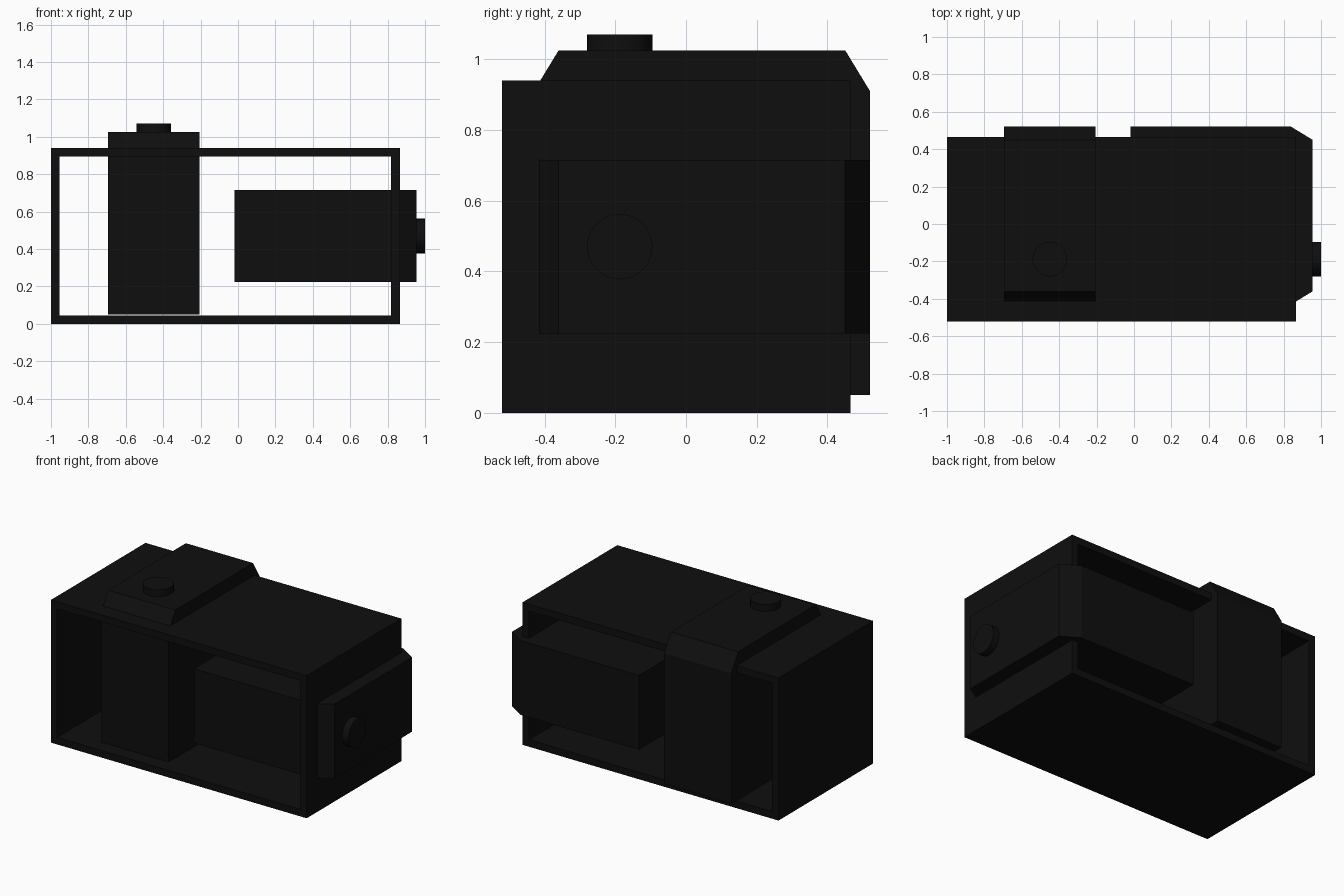
import bpy, bmesh, math
from mathutils import Matrix

cube = bpy.data.objects.get("Cube")
if cube:
    bpy.data.objects.remove(cube, do_unlink=True)

black = bpy.data.materials.new("matte black")
black.use_nodes = True
COLOUR = (0.0045, 0.0045, 0.0045, 1)
black.diffuse_color = COLOUR
bsdf = black.node_tree.nodes["Principled BSDF"]
bsdf.inputs["Base Color"].default_value = COLOUR
bsdf.inputs["Roughness"].default_value = 0.8


def finish(bm, name, matrix=None):
    if matrix:
        bm.transform(matrix)
    bmesh.ops.recalc_face_normals(bm, faces=bm.faces)
    mesh = bpy.data.meshes.new(name)
    bm.to_mesh(mesh)
    bm.free()
    mesh.materials.append(black)
    obj = bpy.data.objects.new(name, mesh)
    bpy.context.collection.objects.link(obj)
    return obj


# Rectangular sleeve, open at front and back
X0, X1, Y0, Y1, H, WALL = -1.0, 0.865, -0.52, 0.465, 0.94, 0.046


def ring(bm, y, inset):
    return [bm.verts.new((x, y, z)) for x, z in (
        (X0 + inset, inset), (X1 - inset, inset),
        (X1 - inset, H - inset), (X0 + inset, H - inset))]


bm = bmesh.new()
loops = [ring(bm, Y0, 0), ring(bm, Y1, 0), ring(bm, Y1, WALL), ring(bm, Y0, WALL)]
for a, b in zip(loops, loops[1:] + loops[:1]):
    for i in range(4):
        j = (i + 1) % 4
        bm.faces.new((a[i], a[j], b[j], b[i]))
finish(bm, "outer_sleeve")

# Chamfered block with a round button; local z runs from base to button end
LENGTH, HALF = 0.975, 0.245
PROFILE = [(-0.43, 0), (0.52, 0), (0.52, LENGTH - 0.115),
           (0.45, LENGTH), (-0.36, LENGTH), (-0.43, LENGTH - 0.115)]


def block(name, matrix):
    bm = bmesh.new()
    face = bm.faces.new([bm.verts.new((-HALF, y, z)) for y, z in PROFILE])
    ext = bmesh.ops.extrude_face_region(bm, geom=[face])["geom"]
    verts = [v for v in ext if isinstance(v, bmesh.types.BMVert)]
    bmesh.ops.translate(bm, vec=(2 * HALF, 0, 0), verts=verts)
    finish(bm, name + "_block", matrix)

    bm = bmesh.new()
    bmesh.ops.create_cone(bm, cap_ends=True, segments=32, radius1=0.0925,
                          radius2=0.0925, depth=0.065,
                          matrix=Matrix.Translation((0, -0.1875, LENGTH + 0.0125)))
    button = finish(bm, name + "_button", matrix)
    bpy.ops.object.select_all(action='DESELECT')
    button.select_set(True)
    bpy.context.view_layer.objects.active = button
    bpy.ops.object.shade_smooth_by_angle(angle=math.radians(35))


# One block upright through the top, one lying through the left wall
block("upright", Matrix.Translation((-0.45, 0, 0.05)))
block("side", Matrix.Translation((-0.02, 0, 0.47)) @ Matrix.Rotation(math.pi / 2, 4, 'Y'))
